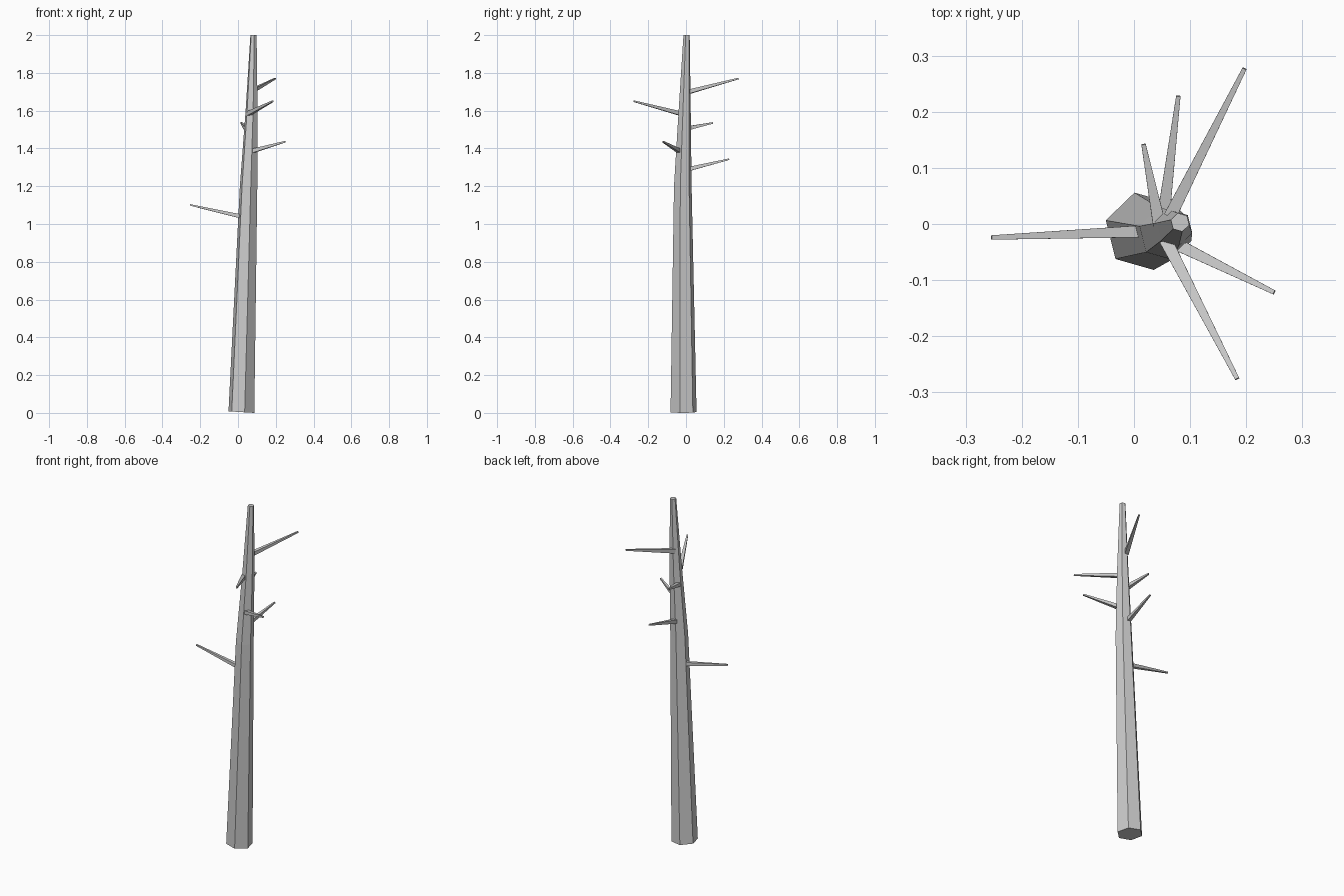
import bpy, bmesh, math
from mathutils import Vector

cube = bpy.data.objects.get("Cube")
if cube:
    bpy.data.objects.remove(cube)

bark = bpy.data.materials.new("grey_bark")
bark.use_nodes = True
colour = (0.6, 0.6, 0.6, 1)
bark.diffuse_color = colour
bark.node_tree.nodes["Principled BSDF"].inputs["Base Color"].default_value = colour


def ring(centre, radius, sides, turn, u, v):
    """Regular polygon in the plane spanned by u and v."""
    angles = [turn + math.tau * i / sides for i in range(sides)]
    return [centre + radius * (u * math.cos(a) + v * math.sin(a)) for a in angles]


def loft(name, rings):
    """Closed, flat-shaded tube through matching rings."""
    bm = bmesh.new()
    loops = [[bm.verts.new(p) for p in r] for r in rings]
    n = len(loops[0])
    for low, high in zip(loops, loops[1:]):
        for i in range(n):
            j = (i + 1) % n
            bm.faces.new((low[i], low[j], high[j], high[i]))
    bm.faces.new(loops[0][::-1])
    bm.faces.new(loops[-1])
    bmesh.ops.recalc_face_normals(bm, faces=bm.faces)
    mesh = bpy.data.meshes.new(name)
    bm.to_mesh(mesh)
    bm.free()
    mesh.materials.append(bark)
    bpy.context.collection.objects.link(bpy.data.objects.new(name, mesh))


# Leaning six-sided trunk: centre, radius; the foot is cut at a slight tilt
X, Y = Vector((1, 0, 0)), Vector((0, 1, 0))
sections = [((0.018, -0.013, 0), 0.071), ((0.056, -0.017, 1.2), 0.048),
            ((0.072, -0.007, 1.6), 0.033), ((0.082, 0.003, 2), 0.017)]
trunk = [ring(Vector(c), r, 6, math.radians(44), X, Y) for c, r in sections]
foot = max(p.x for p in trunk[0])
for p in trunk[0]:
    p.z = 0.06 * (foot - p.x)
loft("trunk", trunk)

# Bare tapered branches: root inside the trunk, tip
branches = [((0.04, -0.012, 1.035), (-0.254, -0.024, 1.101)),
            ((0.052, 0.01, 1.29), (0.079, 0.228, 1.343)),
            ((0.07, -0.033, 1.385), (0.25, -0.122, 1.436)),
            ((0.045, 0.0, 1.505), (0.017, 0.142, 1.535)),
            ((0.057, -0.03, 1.585), (0.184, -0.276, 1.65)),
            ((0.065, 0.015, 1.7), (0.197, 0.277, 1.77))]
for number, (root, tip) in enumerate(branches, 1):
    root, tip = Vector(root), Vector(tip)
    axis = (tip - root).normalized()
    side = axis.cross(Vector((0, 0, 1))).normalized()
    up = side.cross(axis)
    loft(f"branch_{number}", [ring(root, 0.016, 4, math.pi / 4, side, up),
                              ring(tip, 0.0055, 4, math.pi / 4, side, up)])
